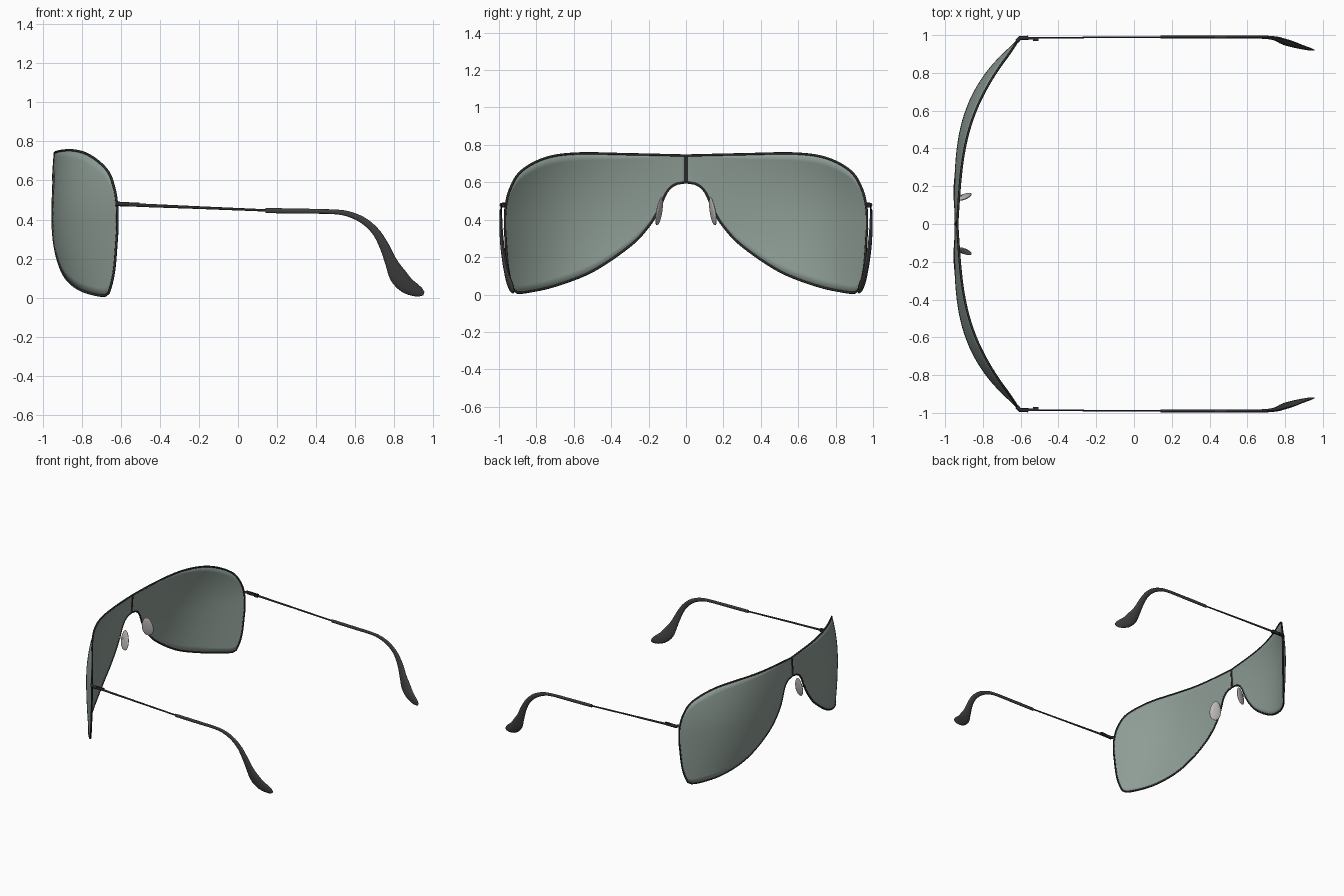
import bpy, bmesh, math
from mathutils import Vector

cube = bpy.data.objects.get("Cube")
if cube:
    bpy.data.objects.remove(cube, do_unlink=True)


def material(name, rgb):
    m = bpy.data.materials.new(name)
    m.use_nodes = True
    color = (*rgb, 1)
    m.diffuse_color = color
    m.node_tree.nodes["Principled BSDF"].inputs["Base Color"].default_value = color
    return m


GREEN = material("grey green lens", (0.27, 0.335, 0.30))
BLACK = material("black metal", (0.025, 0.025, 0.027))
DARK = material("dark plastic", (0.05, 0.05, 0.05))
PAD = material("pale grey silicone", (0.55, 0.53, 0.51))


def finish(bm, name, mat, angle=40):
    bmesh.ops.recalc_face_normals(bm, faces=bm.faces)
    me = bpy.data.meshes.new(name)
    bm.to_mesh(me)
    bm.free()
    me.materials.append(mat)
    ob = bpy.data.objects.new(name, me)
    bpy.context.collection.objects.link(ob)
    bpy.ops.object.select_all(action="DESELECT")
    ob.select_set(True)
    bpy.context.view_layer.objects.active = ob
    bpy.ops.object.shade_smooth_by_angle(angle=math.radians(angle))
    return ob


def spline(points, count):
    """Smooth path through the points, resampled evenly by length."""
    p = [Vector(q) for q in points]
    p = [2 * p[0] - p[1]] + p + [2 * p[-1] - p[-2]]
    fine = []
    for a, b, c, d in zip(p, p[1:], p[2:], p[3:]):
        for k in range(20):
            t = k / 20
            fine.append(0.5 * (2 * b + (c - a) * t + (2 * a - 5 * b + 4 * c - d) * t * t
                               + (3 * b - a - 3 * c + d) * t ** 3))
    fine.append(p[-2])
    dist = [0]
    for a, b in zip(fine, fine[1:]):
        dist.append(dist[-1] + (b - a).length)
    out, j = [], 0
    for i in range(count):
        want = dist[-1] * i / (count - 1)
        while j < len(fine) - 2 and dist[j + 1] < want:
            j += 1
        out.append(fine[j].lerp(fine[j + 1], (want - dist[j]) / (dist[j + 1] - dist[j])))
    return out


def on_shield(y, z):
    """Wraparound lens surface."""
    a, dz = abs(y), z - 0.4
    bulge = 0.12 + 0.5 * a if dz > 0 else 0.4 * (1 - a * a)
    return Vector((-0.95 + 0.335 * (a / 0.97) ** 3.6 + bulge * dz * dz, y, z))


def tube(name, points, radius, mat, closed=False):
    cu = bpy.data.curves.new(name, "CURVE")
    cu.dimensions = "3D"
    cu.bevel_depth = radius
    cu.bevel_resolution = 2
    cu.use_fill_caps = True
    sp = cu.splines.new("POLY")
    sp.points.add(len(points) - 1)
    for q, co in zip(sp.points, points):
        q.co = (*co, 1)
    sp.use_cyclic_u = closed
    cu.materials.append(mat)
    ob = bpy.data.objects.new(name, cu)
    bpy.context.collection.objects.link(ob)


def loft(name, sections, side, mat):
    """Oval sections (x, y, z, half height, half thickness) along a path in the xz plane."""
    bm = bmesh.new()
    rings = []
    for i, (x, y, z, w, t) in enumerate(sections):
        a, b = sections[max(i - 1, 0)], sections[min(i + 1, len(sections) - 1)]
        along = Vector((b[0] - a[0], 0, b[2] - a[2])).normalized()
        across = Vector((-along.z, 0, along.x))
        ring = []
        for k in range(12):
            u = math.tau * k / 12
            co = Vector((x, y, z)) + across * w * math.cos(u) + Vector((0, t * math.sin(u), 0))
            ring.append(bm.verts.new((co.x, co.y * side, co.z)))
        rings.append(ring)
    for r, s in zip(rings, rings[1:]):
        for k in range(12):
            bm.faces.new((r[k], r[k - 1], s[k - 1], s[k]))
    bm.faces.new(rings[0])
    bm.faces.new(rings[-1])
    return finish(bm, name, mat, 50)


def box(name, center, size, mat):
    bm = bmesh.new()
    bmesh.ops.create_cube(bm, size=1)
    bmesh.ops.scale(bm, vec=size, verts=bm.verts)
    bmesh.ops.translate(bm, vec=center, verts=bm.verts)
    return finish(bm, name, mat)


# Lens outline as (y, z): brow edge and lower edge meet at the outer side
N, ROWS = 64, 16
upper = spline([(0, .743), (.3, .75), (.58, .754), (.75, .73), (.88, .66), (.94, .565),
                (.965, .46), (.968, .35)], N)
lower = spline([(0, .6), (.06, .588), (.105, .545), (.145, .455), (.2, .365), (.3, .26),
                (.5, .125), (.7, .047), (.85, .014), (.908, .012), (.93, .045),
                (.953, .15), (.968, .35)], N)

# Shield lens, one half per side
for side, label in ((1, "left"), (-1, "right")):
    bm = bmesh.new()
    grid = []
    for top, low in zip(upper, lower):
        column = []
        for r in range(ROWS + 1):
            q = low.lerp(top, r / ROWS)
            column.append(bm.verts.new(on_shield(q.x * side, q.y)))
        grid.append(column)
    for c, d in zip(grid, grid[1:]):
        for r in range(ROWS):
            bm.faces.new((c[r], d[r], d[r + 1], c[r + 1]))
    bmesh.ops.remove_doubles(bm, verts=bm.verts, dist=0.0002)
    lens = finish(bm, label + "_lens", GREEN)
    mod = lens.modifiers.new("thickness", "SOLIDIFY")
    mod.thickness = 0.005
    mod.offset = 0

# Rim wire around the whole shield
outline = ([on_shield(-q.x, q.y) for q in reversed(upper[1:])]
           + [on_shield(q.x, q.y) for q in upper]
           + [on_shield(q.x, q.y) for q in reversed(lower[:-1])]
           + [on_shield(-q.x, q.y) for q in lower[1:-1]])
tube("rim", outline, 0.0065, BLACK, closed=True)

# Centre bar above the nose
tube("bridge_bar", [on_shield(0, 0.6 + 0.0143 * i) for i in range(11)], 0.008, BLACK)

# Ear tip sections
tip = [(.14, .99, .446, .013, .007), (.32, .99, .443, .013, .007), (.48, .99, .44, .012, .007),
       (.56, .99, .43, .014, .007), (.64, .99, .396, .017, .008), (.705, .988, .338, .02, .009),
       (.75, .982, .262, .025, .011), (.785, .97, .18, .032, .013), (.82, .957, .112, .045, .014),
       (.862, .944, .064, .042, .013), (.905, .932, .04, .034, .010), (.938, .924, .025, .022, .007),
       (.952, .921, .02, .009, .003)]
tip = [tuple(q) for q in spline(tip, 40)]

for side, label in ((1, "left"), (-1, "right")):
    # Hinge, temple rod and ear tip
    tube(label + "_end_piece", [(-.62, .966 * side, .48), (-.605, .984 * side, .48),
                                (-.56, .986 * side, .478)], 0.011, BLACK)
    box(label + "_hinge", (-.555, .983 * side, .477), (.1, .012, .022), BLACK)
    box(label + "_hinge_knuckle", (-.52, .977 * side, .475), (.03, .016, .018), BLACK)
    loft(label + "_temple_rod", [(-.52, .985, .474, .009, .004), (-.2, .988, .461, .007, .004),
                                 (.16, .99, .446, .006, .004)], side, BLACK)
    loft(label + "_ear_tip", tip, side, DARK)

    # Nose pad and its mount
    bm = bmesh.new()
    bmesh.ops.create_uvsphere(bm, u_segments=24, v_segments=14, radius=1)
    for v in bm.verts:
        x, y, z = v.co
        x *= 0.042 * (1 - 0.15 * z)
        v.co = (-.902 + x, side * (.143 + .011 * y + .3 * x - .012 * z), .445 + .075 * z)
    finish(bm, label + "_nose_pad", PAD, 60)
    tube(label + "_pad_mount", [on_shield(.148 * side, .46), (-.905, .143 * side, .45)],
         0.007, PAD)
